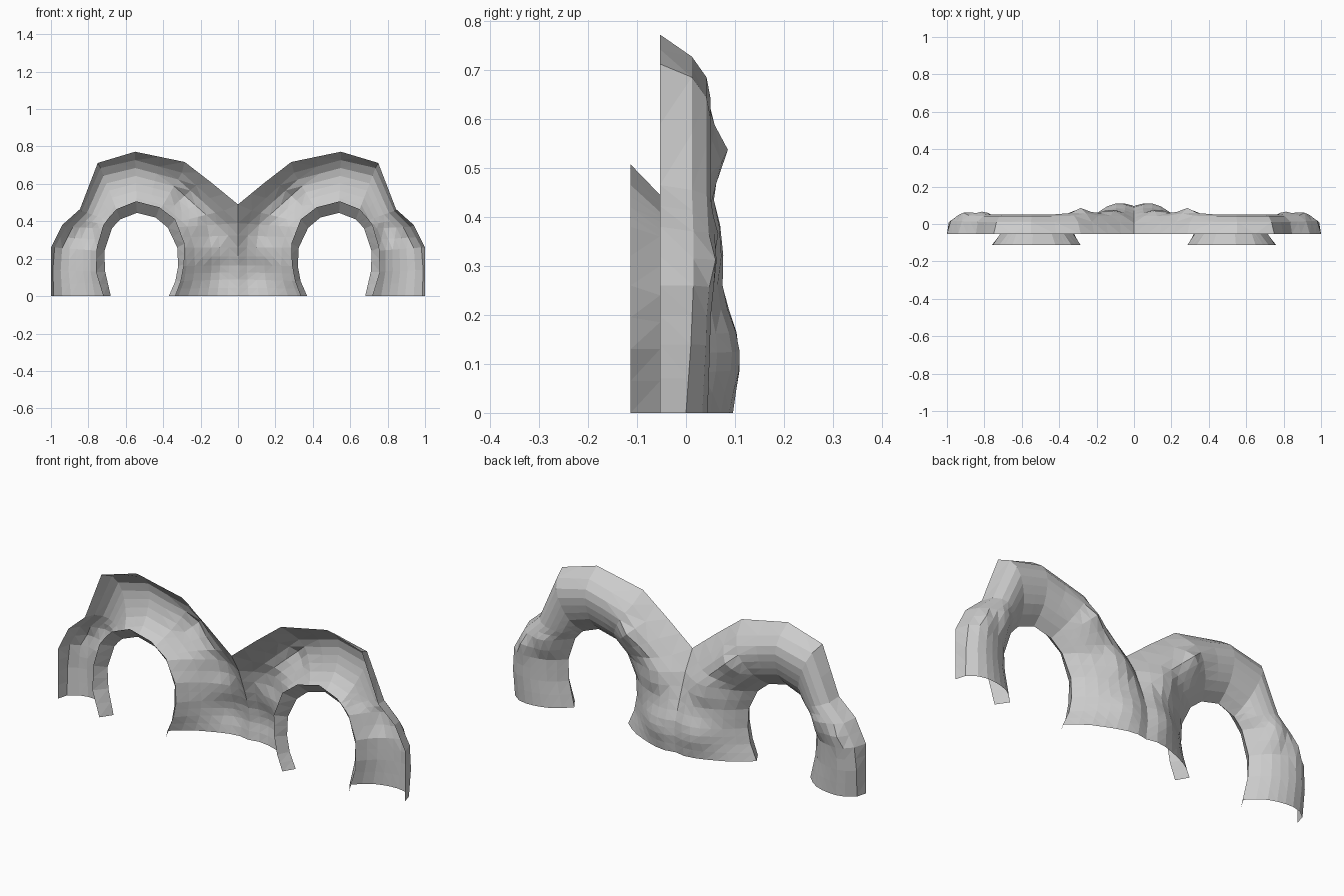
import bpy, bmesh
from math import exp
from mathutils import Vector

cube = bpy.data.objects.get("Cube")
if cube:
    bpy.data.objects.remove(cube)

stone = bpy.data.materials.new("grey_stone")
stone.use_nodes = True
stone.diffuse_color = (0.6, 0.6, 0.6, 1)
stone.node_tree.nodes["Principled BSDF"].inputs["Base Color"].default_value = (0.6, 0.6, 0.6, 1)

FRONT, MID = -0.113, -0.053

# Stations around one arch: lining front, lining back, face edge, depth of face edge
STATIONS = [
    ((.72, 0), (.68, 0), (.985, 0), .0),
    ((.76, .13), (.71, .13), (.99, .14), .01),
    ((.755, .26), (.715, .24), (.98, .26), .015),
    ((.72, .38), (.675, .36), (.92, .37), .015),
    ((.69, .42), (.65, .39), (.835, .455), .012),
    ((.65, .465), (.63, .41), (.735, .685), .012),
    ((.545, .507), (.54, .445), (.55, .727), .012),
    ((.42, .475), (.44, .42), (.30, .66), .012),
    ((.375, .44), (.41, .395), (.15, .525), .012),
    ((.335, .41), (.375, .365), (0, .39), .005),
    ((.285, .28), (.325, .26), (0, .26), .055),
    ((.288, .17), (.32, .16), (0, .165), .088),
    ((.305, .08), (.335, .08), (0, .09), .095),
    ((.335, 0), (.37, 0), (0, 0), .085),
]
# Front edge of the outer rim, from the post foot to the central valley
RIM = [(1, 0), (1, .14), (1, .26), (.94, .38), (.845, .465),
       (.75, .712), (.55, .772), (.285, .717), (.14, .605), (0, .49)]
# Cross-section of the face from the arch opening to its outer edge
PROFILE = [(0, MID), (.14, -.01), (.28, .02), (.42, .036),
           (.56, .046), (.7, .05), (.85, .042), (1, .012)]
# Carved swellings: x, z, radius, height
BUMPS = [(.28, .53, .07, .036), (.79, .34, .05, .03), (.92, .31, .045, .028),
         (.13, .12, .08, .024), (.14, .36, .07, .03)]


def refine(points):
    """Add a midpoint between neighbouring points."""
    out = [points[0]]
    for a, b in zip(points, points[1:]):
        out += [(a + b) / 2, b]
    return out


def column(i):
    return refine([Vector(s[i]) for s in STATIONS])


lining_front, lining_back, edge = column(0), column(1), column(2)
depth = refine([s[3] for s in STATIONS])
rim = refine([Vector(p) for p in RIM])


def at(p, y):
    return Vector((p.x, y, p.y))


def face_row(inner, outer, end):
    row = []
    for t, y in PROFILE:
        p = inner.lerp(outer, t)
        y += (end - .012) * t * t
        fade = min(1, 4 * t) * (1 if outer.x < .01 else min(1, 4 * (1 - t)))
        for bx, bz, r, h in BUMPS:
            y += fade * h * exp(-((p.x - bx) ** 2 + (p.y - bz) ** 2) / r ** 2)
        row.append(at(p, y))
    return row


def add_strips(bm, rows):
    rings = [[bm.verts.new(p) for p in row] for row in rows]
    for a, b in zip(rings, rings[1:]):
        for i in range(len(a) - 1):
            bm.faces.new((a[i], a[i + 1], b[i + 1], b[i]))


def make_sheet(name, groups):
    bm = bmesh.new()
    for rows in groups:
        add_strips(bm, rows)
    bmesh.ops.remove_doubles(bm, verts=bm.verts, dist=.0005)
    bmesh.ops.recalc_face_normals(bm, faces=bm.faces)
    # Face the sheet towards the back
    if sum(f.normal.y * f.calc_area() for f in bm.faces) < 0:
        bmesh.ops.reverse_faces(bm, faces=bm.faces)
    bmesh.ops.triangulate(bm, faces=bm.faces)
    mesh = bpy.data.meshes.new(name)
    bm.to_mesh(mesh)
    bm.free()
    mesh.materials.append(stone)
    obj = bpy.data.objects.new(name, mesh)
    bpy.context.scene.collection.objects.link(obj)
    mirror = obj.modifiers.new("both_sides", 'MIRROR')
    mirror.merge_threshold = .001
    return obj


# Carved face with its outer rim
face = [face_row(*s) for s in zip(lining_back, edge, depth)]
band = [[row[-1], at(r, MID)] for row, r in zip(face, rim)]
make_sheet("arch_face", [face, band])

# Flared lining inside each opening
make_sheet("arch_lining", [[[at(f, FRONT), at(b, MID)]
                            for f, b in zip(lining_front, lining_back)]])
